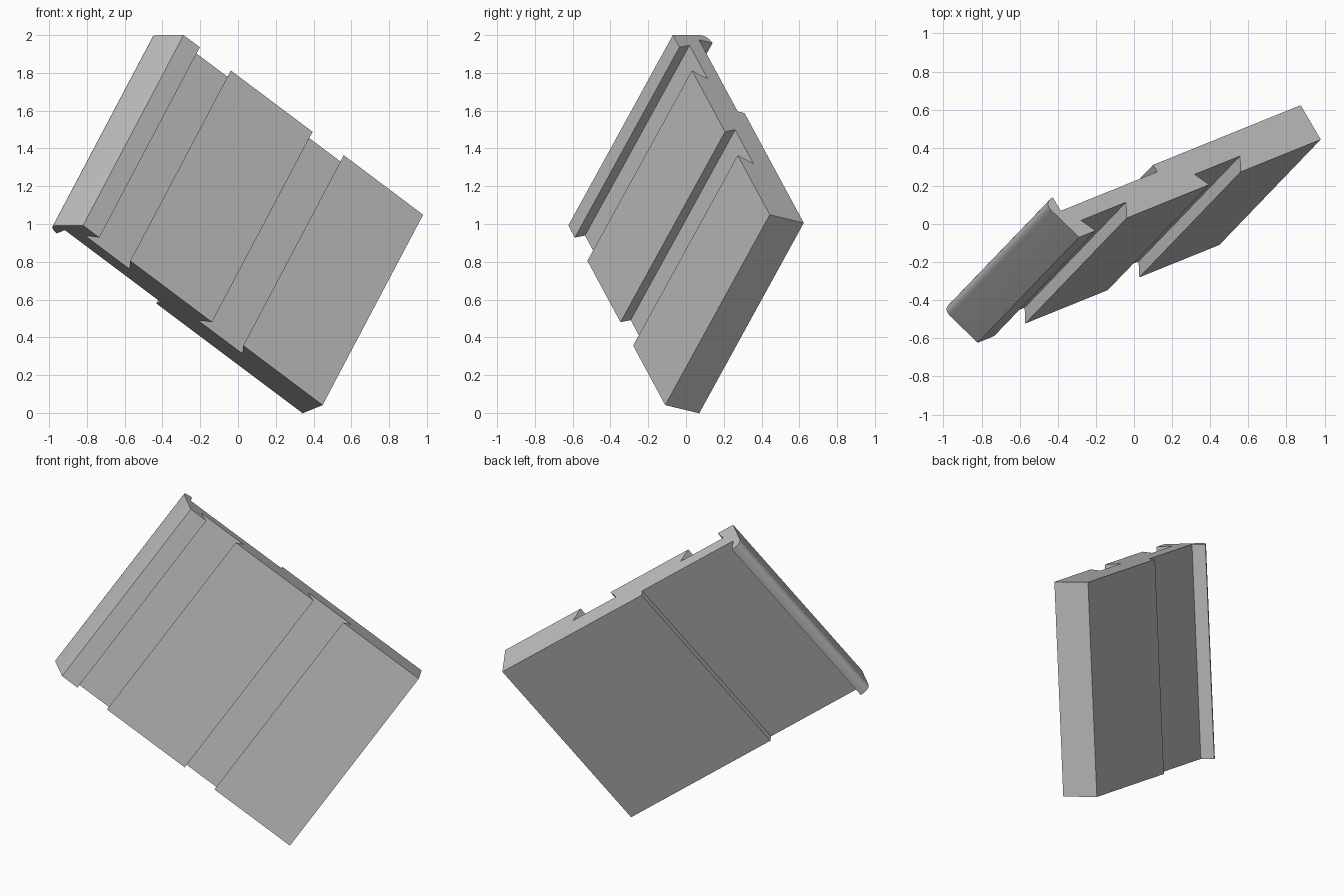
import bpy
import bmesh
from mathutils import Matrix, Vector

cube = bpy.data.objects.get("Cube")
if cube:
    bpy.data.objects.remove(cube, do_unlink=True)

# Plain grey material
grey = bpy.data.materials.new("plain grey")
grey.use_nodes = True
colour = (0.52, 0.52, 0.52, 1)
grey.diffuse_color = colour
grey.node_tree.nodes["Principled BSDF"].inputs["Base Color"].default_value = colour

LENGTH = 1.267      # length of the extrusion
THICK = 0.213       # full plank thickness
THIN = 0.17         # thickness behind the step
DEPTH = 0.081       # groove depth
UNDERCUT = 0.048    # dovetail undercut on each side


def dovetail(right, left):
    """Groove outline from its right lip to its left lip."""
    return [(right, 0), (right + UNDERCUT, DEPTH),
            (left - UNDERCUT, DEPTH), (left, 0)]


def rounded(start, control, end, steps=8):
    """Quadratic curve between two profile points."""
    a, b, c = Vector(start), Vector(control), Vector(end)
    return [tuple(a * (1 - t) ** 2 + b * 2 * t * (1 - t) + c * t * t)
            for t in (i / steps for i in range(steps + 1))]


# Cross-section: front face with two dovetails, slanted rim, stepped back
profile = [(0, 0)]
profile += dovetail(-0.552, -0.769)
profile += dovetail(-1.338, -1.553)
profile += [(-1.666, 0)]
profile += rounded((-1.734, 0.192), (-1.748, 0.245), (-1.683, 0.255))
profile += [(-1.683, THIN), (-1.018, THIN), (-1.018, THICK), (0, THICK)]

# Tilted frame of the plank
across = Vector((0.761, 0.308, -0.571)).normalized()
along = Vector((0.421, 0.437, 0.794))
along = (along - across * along.dot(across)).normalized()
back = along.cross(across)
frame = Matrix((across, back, along)).transposed().to_4x4()
frame.translation = (0.98, 0.4435, 1.049)

# Extrude the cross-section
bm = bmesh.new()
end = bm.faces.new([bm.verts.new((u, v, 0)) for u, v in profile])
result = bmesh.ops.extrude_face_region(bm, geom=[end], use_keep_orig=True)
bmesh.ops.translate(bm, vec=(0, 0, -LENGTH),
                    verts=[g for g in result["geom"] if isinstance(g, bmesh.types.BMVert)])
bmesh.ops.recalc_face_normals(bm, faces=bm.faces)
bm.transform(frame)

mesh = bpy.data.meshes.new("grooved_plank")
bm.to_mesh(mesh)
bm.free()
mesh.materials.append(grey)
plank = bpy.data.objects.new("grooved_plank", mesh)
bpy.context.collection.objects.link(plank)

# Smooth only the rounded rim
bpy.ops.object.select_all(action="DESELECT")
plank.select_set(True)
bpy.context.view_layer.objects.active = plank
bpy.ops.object.shade_smooth_by_angle(angle=0.4)
